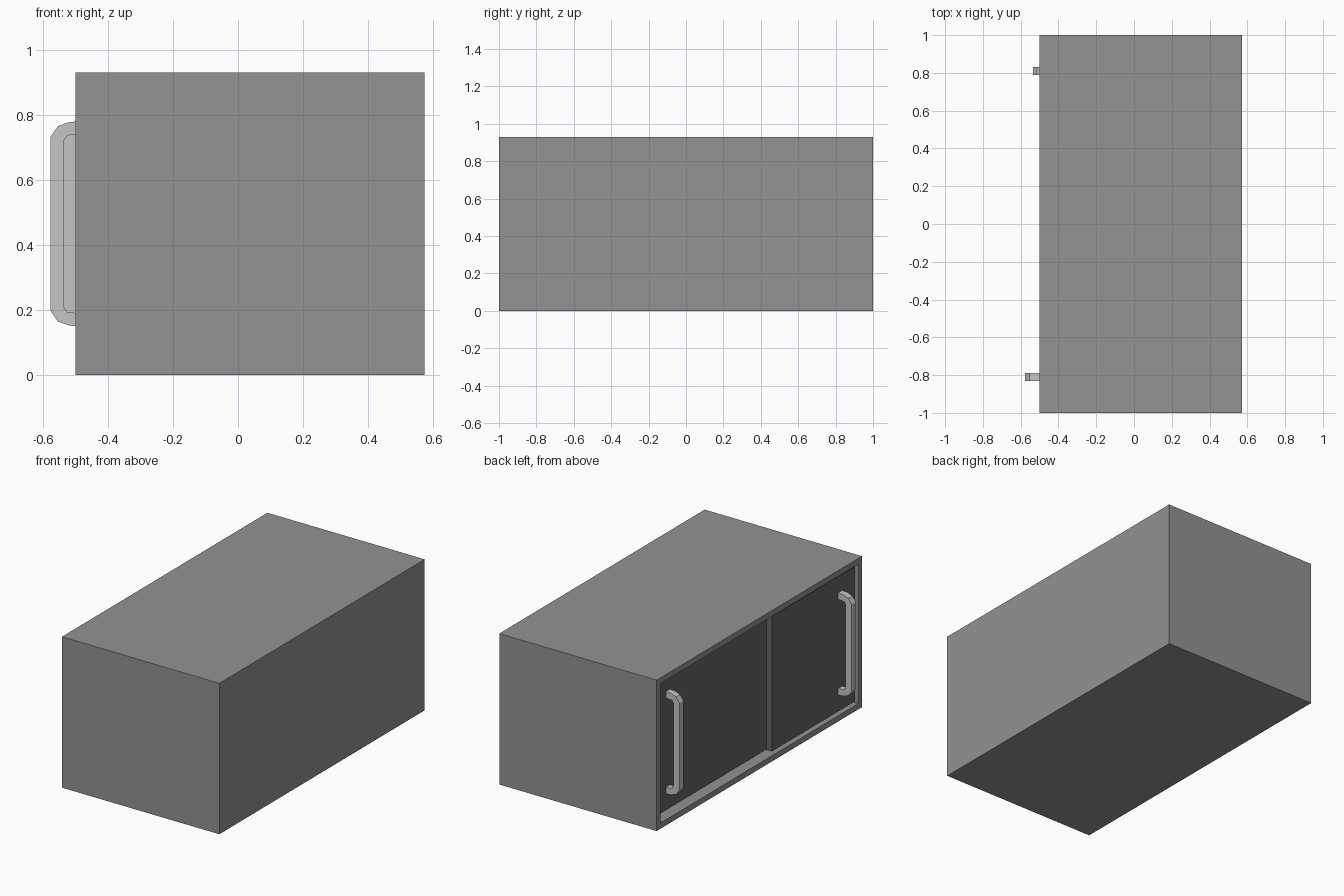
import bpy, bmesh

if "Cube" in bpy.data.objects:
    bpy.data.objects.remove(bpy.data.objects["Cube"])


def material(name, v):
    m = bpy.data.materials.new(name)
    m.diffuse_color = (v, v, v, 1)
    m.use_nodes = True
    m.node_tree.nodes["Principled BSDF"].inputs["Base Color"].default_value = m.diffuse_color
    return m


BODY = material("mid grey", 0.29)
DOOR = material("dark grey", 0.13)
METAL = material("light grey", 0.56)

X0, X1, H, T = -0.50, 0.573, 0.93, 0.05   # cabinet front, back, height, board thickness


def finish(name, bm, mat):
    bmesh.ops.recalc_face_normals(bm, faces=bm.faces)
    me = bpy.data.meshes.new(name)
    bm.to_mesh(me)
    bm.free()
    me.materials.append(mat)
    ob = bpy.data.objects.new(name, me)
    bpy.context.collection.objects.link(ob)
    return ob


def box(name, lo, hi, mat):
    bm = bmesh.new()
    bmesh.ops.create_cube(bm, size=1)
    for v in bm.verts:
        v.co = [(a + b) / 2 + c * (b - a) for a, b, c in zip(lo, hi, v.co)]
    return finish(name, bm, mat)


# Cabinet shell: one box with its front face inset and pushed in to make a hollow
bm = bmesh.new()
bmesh.ops.create_cube(bm, size=1)
for v in bm.verts:
    v.co = ((X0 + X1) / 2 + v.co.x * (X1 - X0), v.co.y * 2, (v.co.z + 0.5) * H)
front = min(bm.faces, key=lambda f: f.calc_center_median().x)
bmesh.ops.inset_region(bm, faces=[front], thickness=T)
hollow = bmesh.ops.extrude_discrete_faces(bm, faces=[front])["faces"]
for v in hollow[0].verts:
    v.co.x = X1 - T
finish("cabinet_shell", bm, BODY)

# Sliding doors on two tracks: the outer one sits in front of the inner one
OUTER, INNER, THICK = X0 + 0.016, X0 + 0.056, 0.036
box("outer_door", (OUTER, -1 + T, T), (OUTER + THICK, -0.145, H - T), DOOR)
box("inner_door", (INNER, -0.2, T), (INNER + THICK, 1 - T, H - T), DOOR)


# Handles: a square bar bent into a bracket, drawn as a side profile (depth, height)
def handle(name, x, y):
    outer = [(0, .315), (.034, .313), (.07, .300), (.092, .268)]
    inner = [(.052, .255), (.040, .272), (0, .275)]
    loop = (outer + [(d, -h) for d, h in reversed(outer)]
            + [(d, -h) for d, h in reversed(inner)] + inner)
    bm = bmesh.new()
    face = bm.faces.new([bm.verts.new((x - d, y - 0.02, H / 2 + h)) for d, h in loop])
    ext = bmesh.ops.extrude_face_region(bm, geom=[face])["geom"]
    bmesh.ops.translate(bm, vec=(0, 0.04, 0),
                        verts=[g for g in ext if isinstance(g, bmesh.types.BMVert)])
    finish(name, bm, METAL)


handle("outer_door_handle", OUTER, -0.81)
handle("inner_door_handle", INNER, 0.81)
